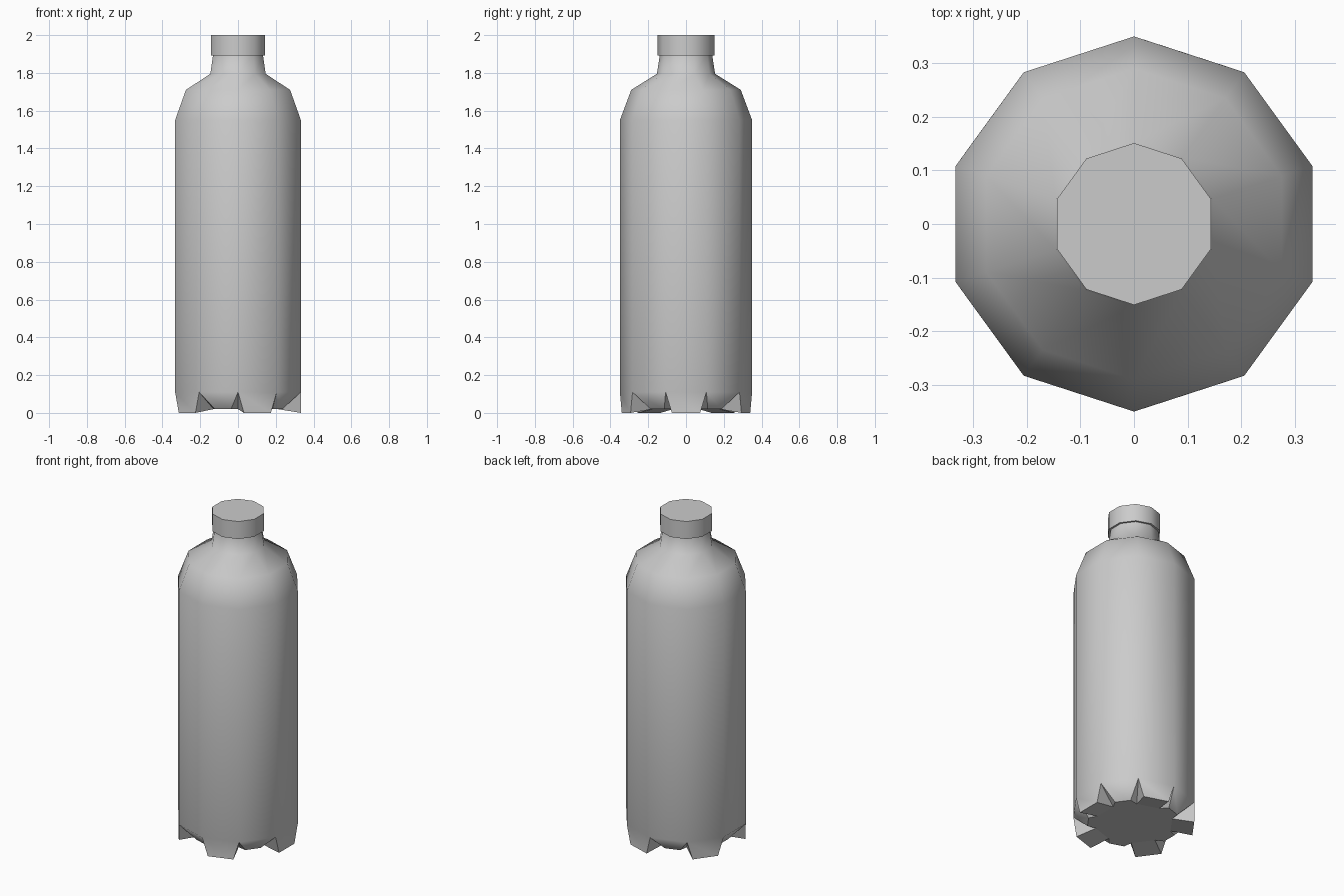
import bpy, bmesh
from math import cos, sin, pi

if "Cube" in bpy.data.objects:
    bpy.data.objects.remove(bpy.data.objects["Cube"], do_unlink=True)

SIDES = 10
STEP = 2 * pi / SIDES

grey = bpy.data.materials.new("light_grey")
colour = (0.6, 0.6, 0.6, 1)
grey.use_nodes = True
grey.diffuse_color = colour
grey.node_tree.nodes["Principled BSDF"].inputs["Base Color"].default_value = colour


def ring(bm, radius, z):
    """Corner i sits half a step after the centre of side i."""
    return [bm.verts.new((radius * cos((i + 0.5) * STEP),
                          radius * sin((i + 0.5) * STEP), z)) for i in range(SIDES)]


def side_point(bm, i, out, along, z):
    """Point relative to the centre line of side i."""
    c, s = cos(i * STEP), sin(i * STEP)
    return bm.verts.new((out * c - along * s, out * s + along * c, z))


def loft(bm, profile):
    rings = [ring(bm, r, z) for r, z in profile]
    for low, high in zip(rings, rings[1:]):
        for i in range(SIDES):
            bm.faces.new((low[i - 1], low[i], high[i], high[i - 1]))
    return rings


def finish(bm, name, flat_faces):
    bmesh.ops.recalc_face_normals(bm, faces=bm.faces[:])
    for face in bm.faces:
        face.smooth = True
    for face in flat_faces:
        face.smooth = False
        for edge in face.edges:
            edge.smooth = False
    mesh = bpy.data.meshes.new(name)
    bm.to_mesh(mesh)
    bm.free()
    mesh.materials.append(grey)
    obj = bpy.data.objects.new(name, mesh)
    bpy.context.collection.objects.link(obj)


# Bottle body: base edge, shoulder and neck
bm = bmesh.new()
rings = loft(bm, [(0.35, 0.11), (0.35, 1.55), (0.29, 1.71), (0.154, 1.795), (0.138, 1.9)])
edge = rings[0]
flat = [bm.faces.new(rings[-1])]

# Base: five upright feet alternating with five tucked-in panels
FLOOR = 0.02
floor = ring(bm, 0.22, FLOOR)
flat.append(bm.faces.new(floor))
for i in range(SIDES):
    out, half, z = (0.333, 0.075, 0) if i % 2 == 0 else (0.258, 0.045, FLOOR)
    a = side_point(bm, i, out, -half, z)
    b = side_point(bm, i, out, half, z)
    bm.faces.new((edge[i - 1], edge[i], b, a))
    flat += [bm.faces.new((floor[i - 1], floor[i], b, a)),
             bm.faces.new((edge[i - 1], a, floor[i - 1])),
             bm.faces.new((edge[i], b, floor[i]))]
finish(bm, "bottle_body", flat)

# Screw cap
bm = bmesh.new()
rings = loft(bm, [(0.151, 1.892), (0.151, 2.0)])
finish(bm, "bottle_cap", [bm.faces.new(r) for r in rings])
